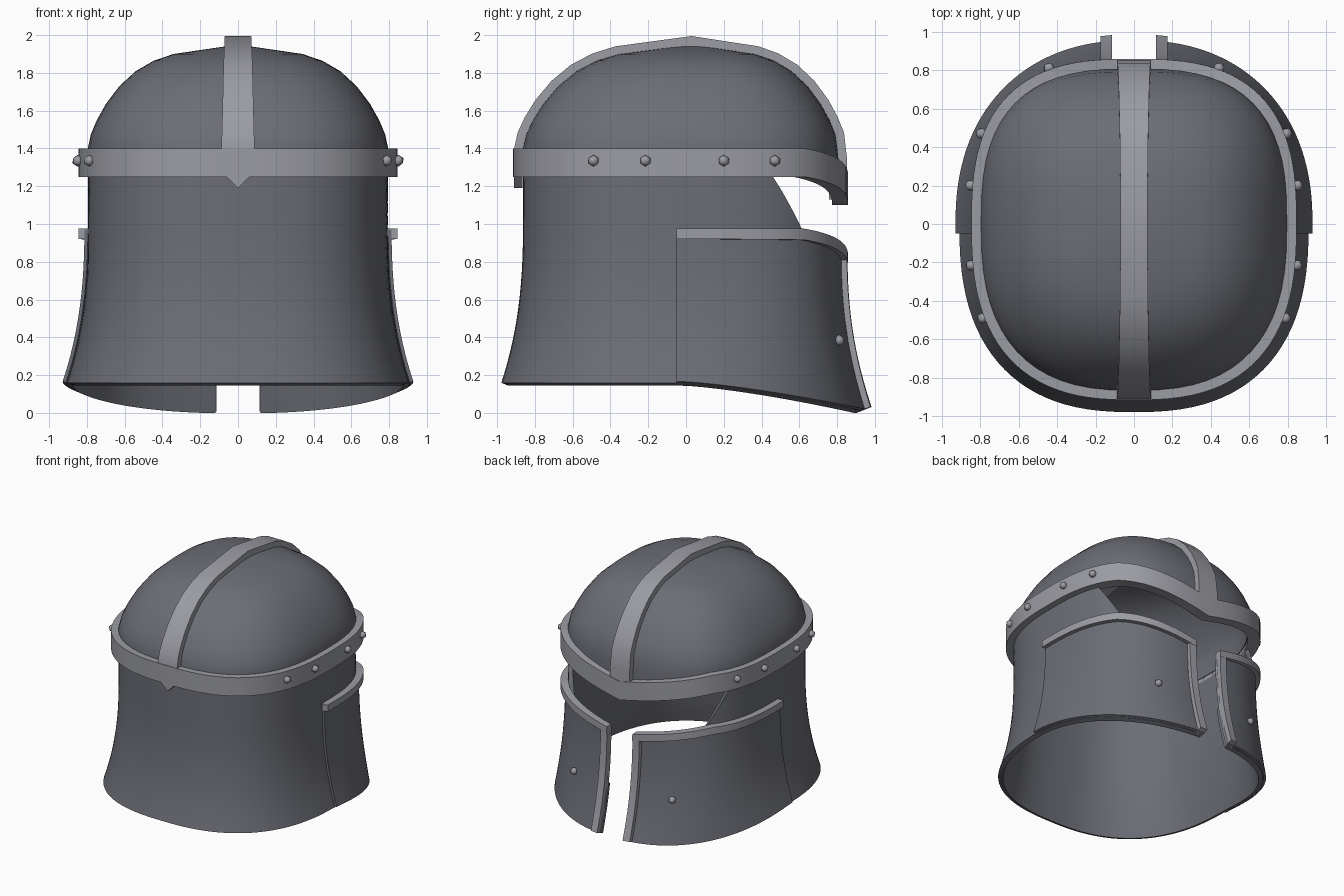
import bpy, bmesh
from math import sin, cos, asin, acos, pi, sqrt

if "Cube" in bpy.data.objects:
    bpy.data.objects.remove(bpy.data.objects["Cube"], do_unlink=True)


def material(name, rgb):
    m = bpy.data.materials.new(name)
    m.use_nodes = True
    m.diffuse_color = (*rgb, 1)
    m.node_tree.nodes["Principled BSDF"].inputs["Base Color"].default_value = (*rgb, 1)
    return m


DARK = material("dark steel", (0.15, 0.155, 0.18))
TRIM = material("light steel", (0.33, 0.335, 0.37))
HX, BACK, FACE = 0.795, 0.865, 0.808      # half width, depth behind, depth at face
LOW, CHEEK_TOP, GAP = 0.16, 0.97, 0.115


def finish(bm, name, mat, crease=0.6):
    bmesh.ops.remove_doubles(bm, verts=bm.verts, dist=0.0002)
    bmesh.ops.recalc_face_normals(bm, faces=bm.faces)
    me = bpy.data.meshes.new(name)
    bm.to_mesh(me)
    bm.free()
    me.materials.append(mat)
    ob = bpy.data.objects.new(name, me)
    bpy.context.collection.objects.link(ob)
    bpy.ops.object.select_all(action="DESELECT")
    ob.select_set(True)
    bpy.context.view_layer.objects.active = ob
    bpy.ops.object.shade_smooth_by_angle(angle=crease)


def plate(name, mat, func, nu, nv, d0, d1, loop=False):
    """Closed sheet: func(u, v, d) gives a point, d is the outward offset."""
    bm = bmesh.new()
    cols = nu if loop else nu + 1
    grid = [[[bm.verts.new(func(i / nu, j / nv, d)) for j in range(nv + 1)]
             for i in range(cols)] for d in (d0, d1)]
    a, b = grid
    for i in range(nu):
        k = (i + 1) % cols
        for g in grid:
            for j in range(nv):
                bm.faces.new((g[i][j], g[k][j], g[k][j + 1], g[i][j + 1]))
        for j in (0, nv):
            bm.faces.new((a[i][j], a[k][j], b[k][j], b[i][j]))
    if not loop:
        for i in (0, nu):
            for j in range(nv):
                bm.faces.new((a[i][j], a[i][j + 1], b[i][j + 1], b[i][j]))
    finish(bm, name, mat)


def spread(z):
    return (max(0, 1 - z) / 0.84) ** 2.4


def footprint(z, d, face):
    """Half width, depth and squareness of the face or back half at height z."""
    s = spread(z)
    hx = HX + 0.115 * s + d
    if face:
        return hx, FACE + 0.13 * s + d, 2.75 - 0.5 * s
    return hx, BACK + 0.115 * s + d, 2.6 - 0.1 * s


def ring(a, z, d=0):
    c, s = cos(a), sin(a)
    hx, hy, n = footprint(z, d, s > 0)
    x = hx * abs(c) ** (2 / n) * (1 if c > 0 else -1)
    y = hy * abs(s) ** (2 / n) * (1 if s > 0 else -1)
    return x, y


def angle_at_x(x, z, d=0):
    hx, _, n = footprint(z, d, True)
    return acos((x / hx) ** (n / 2))


def angle_at_y(y, z, d=0):
    _, hy, n = footprint(z, d, y > 0)
    return asin(min(1, abs(y) / hy) ** (n / 2)) * (1 if y > 0 else -1)


def brow(x, y):
    return 0.15 * max(0, 1 - abs(x) / 0.65) if y > 0 else 0


def skirt(a, z, d):
    """Point on the flared wall, dipping toward the face."""
    t = min(1, (z - LOW) / (CHEEK_TOP - LOW))
    bx, by = ring(a, z)
    x, y = ring(a, z, d)
    dip = 0.145 * (max(0, by + 0.05) / 0.97) ** 1.4
    return x, y, z - dip * (1 - t) - brow(bx, by) * t + 0.4 * d * (1 - t)


# Flared wall, open at the face
def wall(u, v, d):
    z = LOW + v * (1.3 - LOW)
    edge_y = 0.46 + 0.5 * max(0, 1.25 - z) ** 0.9
    edge = min(angle_at_y(edge_y, z), angle_at_x(GAP + 0.01, z))
    return skirt(edge - u * (pi + 2 * edge), z, d)


plate("neck_wall", DARK, wall, 96, 20, -0.035, -0.002)

# Dome: pairs of radius fraction and height
DOME = [(1, 1.28), (1, 1.4), (0.98, 1.475), (0.94, 1.55), (0.88, 1.635),
        (0.79, 1.73), (0.68, 1.81), (0.56, 1.865), (0.43, 1.9), (0, 1.95)]
LAST = len(DOME) - 1


def dome_point(a, k, d):
    s, z = DOME[k]
    x, y = (s * c for c in ring(a, 1.3, d))
    drop = brow(x, y) * (1, 0.4)[k] if k < 2 else 0
    return x, y + 0.03 * (1 - s), z - drop + d * sqrt(1 - s * s)


plate("dome", DARK, lambda u, v, d: dome_point(2 * pi * u, round(v * LAST), d),
      64, LAST, -0.04, 0, loop=True)


# Crest strap over the dome, showing inside as well
def strap(u, v, d):
    k = round(u * 2 * LAST)
    a, k = (pi / 2, k) if k <= LAST else (-pi / 2, 2 * LAST - k)
    _, y, z = dome_point(a, k, d)
    width = 0.09 - 0.02 * k / LAST
    return (2 * v - 1) * width, y, z


plate("crest_strap", TRIM, strap, 2 * LAST, 2, -0.05, 0.045)
plate("strap_tip", TRIM,
      lambda u, v, d: ((u - 0.5) * 0.13 * (1 - v), -BACK - d, 1.255 - 0.065 * v),
      2, 1, 0, 0.045)


# Brow band, dipping to a point over the face
def band(u, v, d):
    a = 2 * pi * u
    x, y = ring(a, 1.3, d)
    return x, y, 1.25 + 0.15 * v - brow(*ring(a, 1.3))


plate("brow_band", TRIM, band, 96, 1, -0.035, 0.05, loop=True)


def rivet(name, p):
    bm = bmesh.new()
    bmesh.ops.create_icosphere(bm, subdivisions=1, radius=0.031)
    bmesh.ops.translate(bm, verts=bm.verts, vec=p)
    finish(bm, name, TRIM, crease=pi)


# Cheek plates with their rims, and the rivets, on both sides
for side, sx in (("left", 1), ("right", -1)):
    def cheek(a, z, d):
        x, y, z = skirt(a, z, d)
        return sx * x, y, z

    def cheek_span(u, z, d):
        a0, a1 = angle_at_y(-0.05, z, d), angle_at_x(GAP, z, d)
        return cheek(a0 + u * (a1 - a0), z, d)

    def cheek_edge(u, v, d):
        z = LOW + u * (CHEEK_TOP - LOW)
        return cheek(angle_at_x(GAP + 0.06 * (1 - v), z, d), z, d)

    plate(side + "_cheek_plate", DARK,
          lambda u, v, d: cheek_span(u, LOW + v * (CHEEK_TOP - LOW), d), 40, 12, 0, 0.018)
    plate(side + "_cheek_top_rim", TRIM,
          lambda u, v, d: cheek_span(u, 0.92 + 0.055 * v, d), 40, 1, -0.003, 0.05)
    plate(side + "_cheek_front_rim", TRIM, cheek_edge, 12, 1, -0.01, 0.048)

    for i, y in enumerate((-0.49, -0.215, 0.2, 0.47)):
        x, y = ring(angle_at_y(y, 1.3, 0.06), 1.3, 0.06)
        rivet(f"{side}_band_rivet_{i + 1}", (sx * x, y, 1.335))
    rivet(side + "_cheek_rivet", cheek(angle_at_y(0.81, 0.47, 0.024), 0.47, 0.024))
